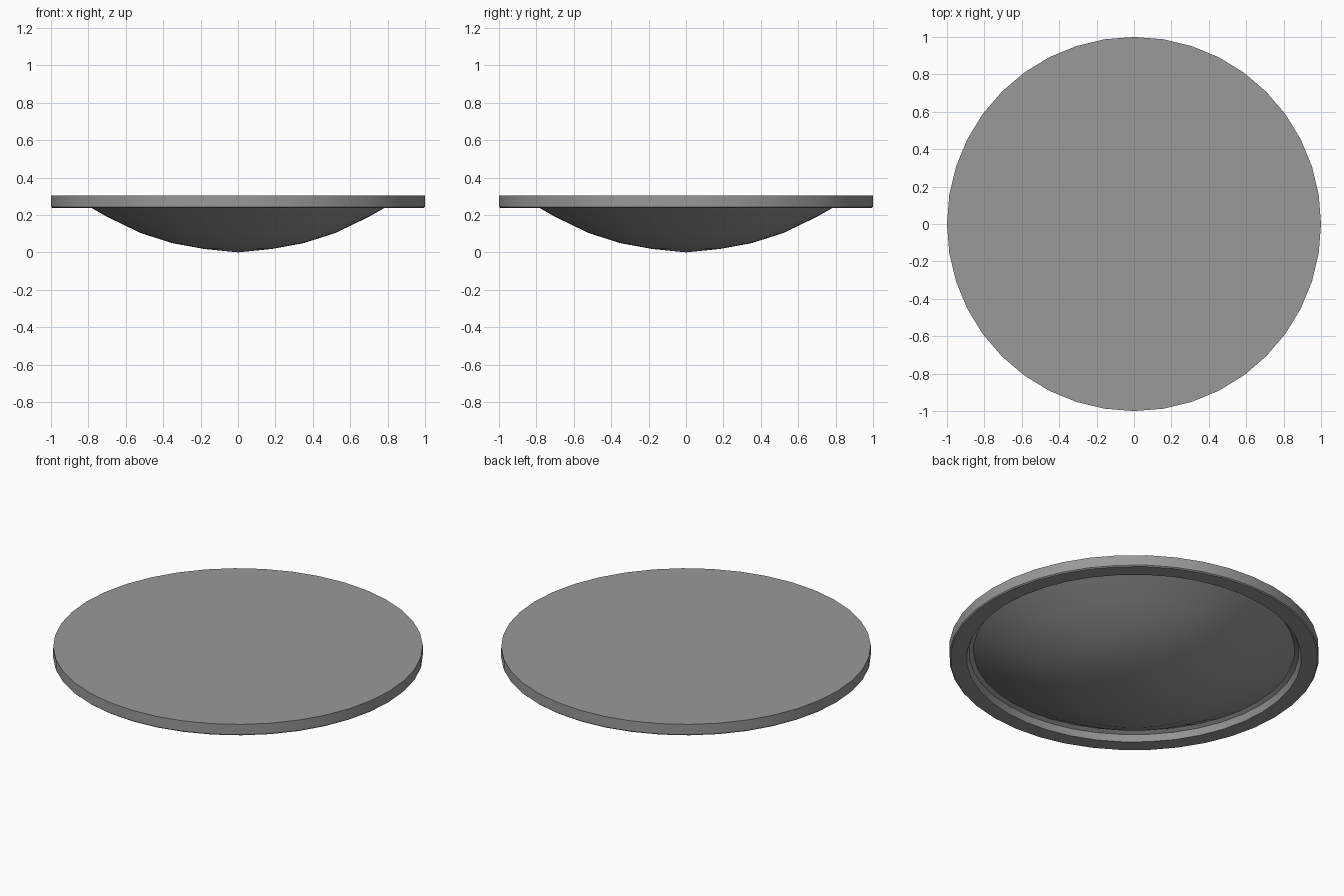
import bpy, bmesh, math

if "Cube" in bpy.data.objects:
    bpy.data.objects.remove(bpy.data.objects["Cube"])

SEGMENTS = 40


def lathe(name, profile, material):
    """Revolve an (r, z) profile around z; r = 0 ends become poles."""
    mesh = bpy.data.meshes.new(name)
    bm = bmesh.new()
    verts = [bm.verts.new((r, 0, z)) for r, z in profile]
    edges = [bm.edges.new(pair) for pair in zip(verts, verts[1:])]
    bmesh.ops.spin(bm, geom=verts + edges, cent=(0, 0, 0), axis=(0, 0, 1),
                   angle=math.tau, steps=SEGMENTS, use_merge=True)
    bmesh.ops.remove_doubles(bm, verts=bm.verts[:], dist=1e-4)
    bmesh.ops.recalc_face_normals(bm, faces=bm.faces[:])
    bm.to_mesh(mesh)
    bm.free()
    mesh.materials.append(material)
    obj = bpy.data.objects.new(name, mesh)
    bpy.context.collection.objects.link(obj)
    bpy.ops.object.select_all(action='DESELECT')
    obj.select_set(True)
    bpy.context.view_layer.objects.active = obj
    bpy.ops.object.shade_smooth_by_angle(angle=math.radians(30))
    return obj


dark_grey = bpy.data.materials.new("dark_grey")
dark_grey.diffuse_color = (0.32, 0.32, 0.32, 1)
dark_grey.use_nodes = True
dark_grey.node_tree.nodes["Principled BSDF"].inputs["Base Color"].default_value = dark_grey.diffuse_color

# Body: domed underside, shallow groove, raised rim and flat top
dome = [(0, 0), (0.18, 0.018), (0.35, 0.049), (0.52, 0.103), (0.70, 0.19), (0.87, 0.287)]
rim = [(0.893, 0.275), (0.906, 0.237), (0.994, 0.237), (1.0, 0.243), (1.0, 0.305), (0, 0.305)]
lathe("domed_disc", dome + rim, dark_grey)
